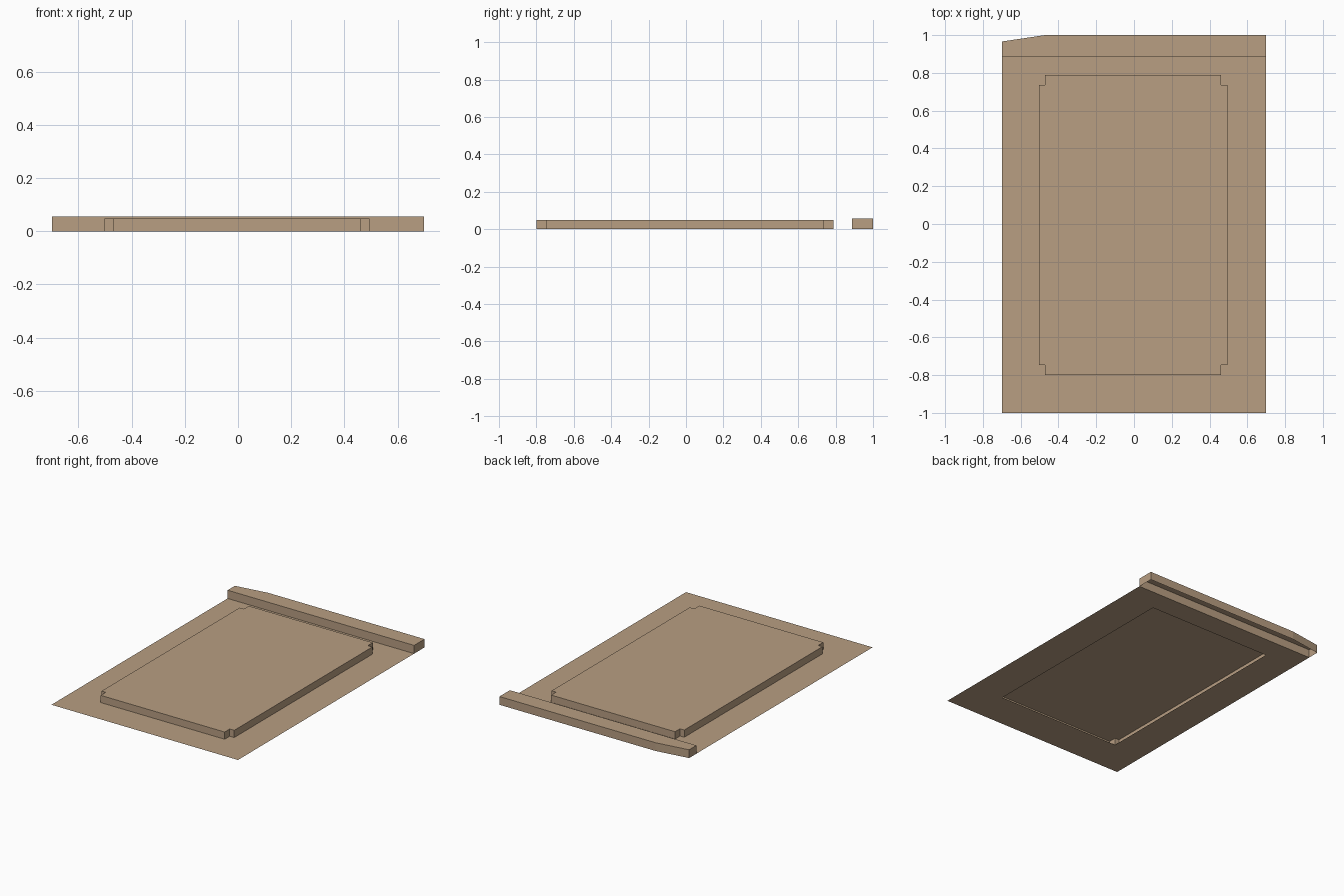
import bpy, bmesh

if "Cube" in bpy.data.objects:
    bpy.data.objects.remove(bpy.data.objects["Cube"])

tan = bpy.data.materials.new("warm_tan")
tan.diffuse_color = (0.479, 0.342, 0.223, 1.0)
tan.use_nodes = True
tan.node_tree.nodes["Principled BSDF"].inputs["Base Color"].default_value = tan.diffuse_color


def finish(name, bm):
    mesh = bpy.data.meshes.new(name)
    bm.to_mesh(mesh)
    bm.free()
    mesh.materials.append(tan)
    obj = bpy.data.objects.new(name, mesh)
    bpy.context.collection.objects.link(obj)
    return obj


def open_shell(name, outline, height):
    """Top cap and side walls over a counter-clockwise outline, open below."""
    bm = bmesh.new()
    low = [bm.verts.new((x, y, 0)) for x, y in outline]
    high = [bm.verts.new((x, y, height)) for x, y in outline]
    bm.faces.new(high)
    n = len(outline)
    for i in range(n):
        j = (i + 1) % n
        bm.faces.new((low[i], low[j], high[j], high[i]))
    return finish(name, bm)


W = 0.70                      # half width of the base
CURB_Y = 0.888                # front of the rear curb
X0, X1, Y0, Y1 = -0.47, 0.46, -0.746, 0.735      # inner rectangle (panel notches)
PX0, PX1, PY0, PY1 = -0.502, 0.494, -0.80, 0.788  # outer reach of the panel

# Flat base sheet with a rectangular opening under the panel
bm = bmesh.new()
outer = [bm.verts.new((x, y, 0)) for x, y in
         ((-W, -1), (W, -1), (W, CURB_Y), (-W, CURB_Y))]
inner = [bm.verts.new((x, y, 0)) for x, y in
         ((X0, Y0), (X1, Y0), (X1, Y1), (X0, Y1))]
for i in range(4):
    j = (i + 1) % 4
    bm.faces.new((outer[i], outer[j], inner[j], inner[i]))
finish("base_sheet", bm)

# Raised panel with notched corners
open_shell("raised_panel", [
    (X0, PY0), (X1, PY0), (X1, Y0), (PX1, Y0), (PX1, Y1), (X1, Y1),
    (X1, PY1), (X0, PY1), (X0, Y1), (PX0, Y1), (PX0, Y0), (X0, Y0)], 0.049)

# Rear curb with one clipped back corner
open_shell("rear_curb", [
    (-W, CURB_Y), (W, CURB_Y), (W, 1.0), (-0.472, 1.0), (-W, 0.966)], 0.056)
